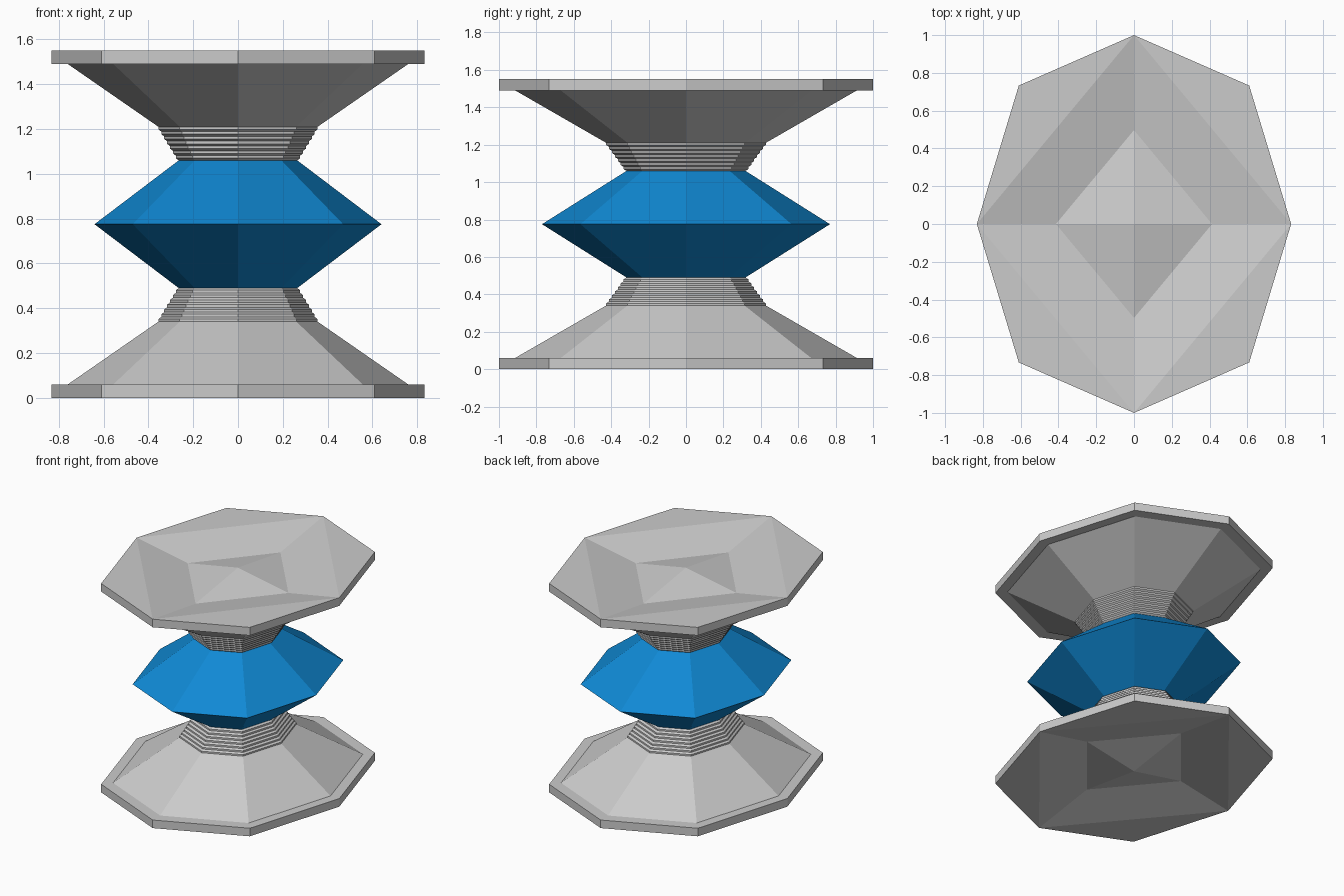
import bpy, bmesh

if "Cube" in bpy.data.objects:
    bpy.data.objects.remove(bpy.data.objects["Cube"])

W = 0.832          # x half-width (y half-width is 1)
D = 0.733          # diagonal corner factor
H = 1.55
OCT = [(W, 0), (W * D, D), (0, 1), (-W * D, D), (-W, 0), (-W * D, -D), (0, -1), (W * D, -D)]


def ring(bm, r, z):
    return [bm.verts.new((x * r, y * r, z)) for x, y in OCT]


def loft(bm, profile):
    """Skin octagon rings along (scale, z) points; returns the first ring."""
    rings = [ring(bm, r, z) for r, z in profile]
    for a, b in zip(rings, rings[1:]):
        for i in range(8):
            j = (i + 1) % 8
            bm.faces.new((a[i], a[j], b[j], b[i]))
    return rings[0]


def finish(bm, name, recalc=True):
    if recalc:
        bmesh.ops.recalc_face_normals(bm, faces=bm.faces[:])
    mesh = bpy.data.meshes.new(name)
    bm.to_mesh(mesh)
    bm.free()
    ob = bpy.data.objects.new(name, mesh)
    bpy.context.collection.objects.link(ob)
    return ob


# Stepped neck profile: upright bands joined by sloped ledges
STEPS, R0, R1, Z0, Z1 = 7, 0.427, 0.318, 0.34, 0.49
neck = []
for i in range(STEPS):
    r = R0 + (R1 - R0) * i / STEPS
    z = Z0 + (Z1 - Z0) * i / STEPS
    neck += [(r, z), (r, z + (Z1 - Z0) / STEPS * 0.55)]
neck.append((R1, Z1))
stand = [(1, 0), (1, 0.06), (0.913, 0.06)] + neck


def make_stand(name, flip):
    bm = bmesh.new()
    rim = loft(bm, stand)
    # Dented outer cap with a small four-sided point in the middle
    dent = [bm.verts.new((x * 0.497, y * 0.497, 0.077)) for x, y in OCT[::2]]
    tip = bm.verts.new((0, 0, 0))
    for k in range(4):
        a, mid, b = rim[2 * k], rim[2 * k + 1], rim[(2 * k + 2) % 8]
        c, d = dent[k], dent[(k + 1) % 4]
        bm.faces.new((b, mid, a))
        bm.faces.new((a, c, d, b))
        bm.faces.new((c, tip, d))
    # Outward-facing as wound; reverse after mirroring in z
    if flip:
        for v in bm.verts:
            v.co.z = H - v.co.z
        bmesh.ops.reverse_faces(bm, faces=bm.faces[:])
    finish(bm, name, recalc=False)


make_stand("lower_stand", False)
make_stand("upper_stand", True)

# Blue faceted middle
bm = bmesh.new()
loft(bm, [(R1, Z1), (0.77, H / 2), (R1, H - Z1)])
core = finish(bm, "blue_core", recalc=False)
mat = bpy.data.materials.new("blue")
mat.diffuse_color = (0.005, 0.25, 0.66, 1)
mat.use_nodes = True
mat.node_tree.nodes["Principled BSDF"].inputs["Base Color"].default_value = mat.diffuse_color
core.data.materials.append(mat)
